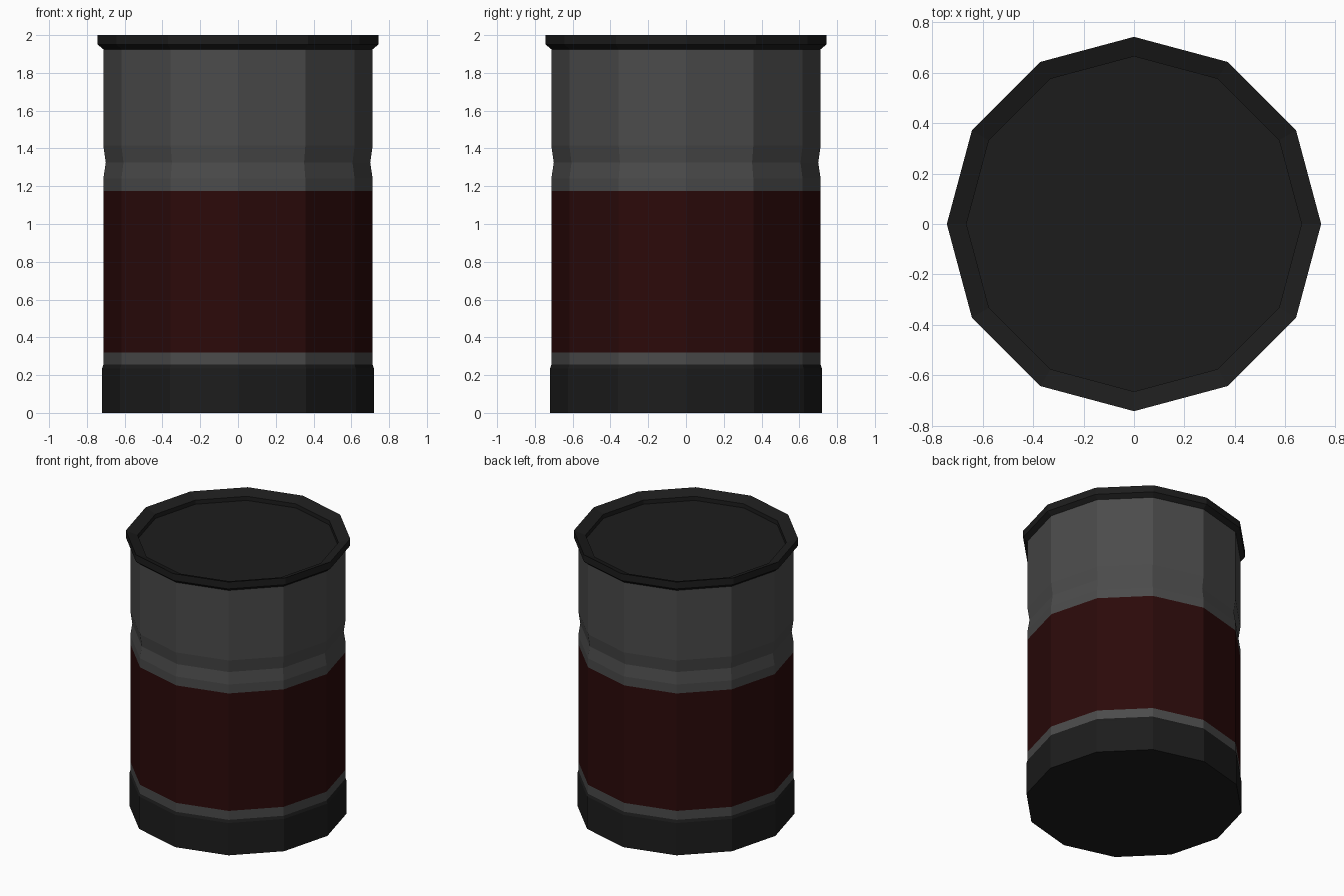
import bpy, bmesh, math

if "Cube" in bpy.data.objects:
    bpy.data.objects.remove(bpy.data.objects["Cube"])

SIDES = 12


def material(name, rgb):
    m = bpy.data.materials.new(name)
    m.diffuse_color = (*rgb, 1)
    m.use_nodes = True
    m.node_tree.nodes["Principled BSDF"].inputs["Base Color"].default_value = m.diffuse_color
    return m


def lathe(name, profile, mat, cap_bottom=False, cap_top=False):
    """Spin (radius, z) points into a flat-sided shell, listed bottom to top."""
    bm = bmesh.new()
    rings = []
    for r, z in profile:
        rings.append([bm.verts.new((r * math.cos(i * math.tau / SIDES),
                                    r * math.sin(i * math.tau / SIDES), z))
                      for i in range(SIDES)])
    for low, high in zip(rings, rings[1:]):
        for i in range(SIDES):
            j = (i + 1) % SIDES
            bm.faces.new((low[i], low[j], high[j], high[i]))
    if cap_bottom:
        bm.faces.new(rings[0][::-1])
    if cap_top:
        bm.faces.new(rings[-1])
    mesh = bpy.data.meshes.new(name)
    bm.to_mesh(mesh)
    bm.free()
    mesh.materials.append(mat)
    ob = bpy.data.objects.new(name, mesh)
    bpy.context.collection.objects.link(ob)
    return ob


dark = material("dark_metal", (0.012, 0.012, 0.012))
steel = material("steel", (0.07, 0.07, 0.07))
red = material("dark_red", (0.024, 0.003, 0.003))

WALL = 0.713

# Base cup with a small chamfer up to the wall
lathe("base", [(0.72, 0), (0.72, 0.235), (WALL, 0.255)], dark, cap_bottom=True)

# Wall: lower strip, painted band, upper section with a pressed groove
lathe("lower_wall", [(WALL, 0.255), (WALL, 0.32)], steel)
lathe("painted_band", [(WALL, 0.32), (WALL, 1.175)], red)
lathe("upper_wall", [(WALL, 1.175), (WALL, 1.24), (0.70, 1.325),
                     (WALL, 1.415), (WALL, 1.925)], steel)

# Overhanging rim, sloping inward to a step down onto the sunken lid
lathe("rim_and_lid", [(WALL, 1.925), (0.743, 1.95), (0.743, 2.0),
                      (0.665, 1.97), (0.665, 1.94)], dark, cap_top=True)
